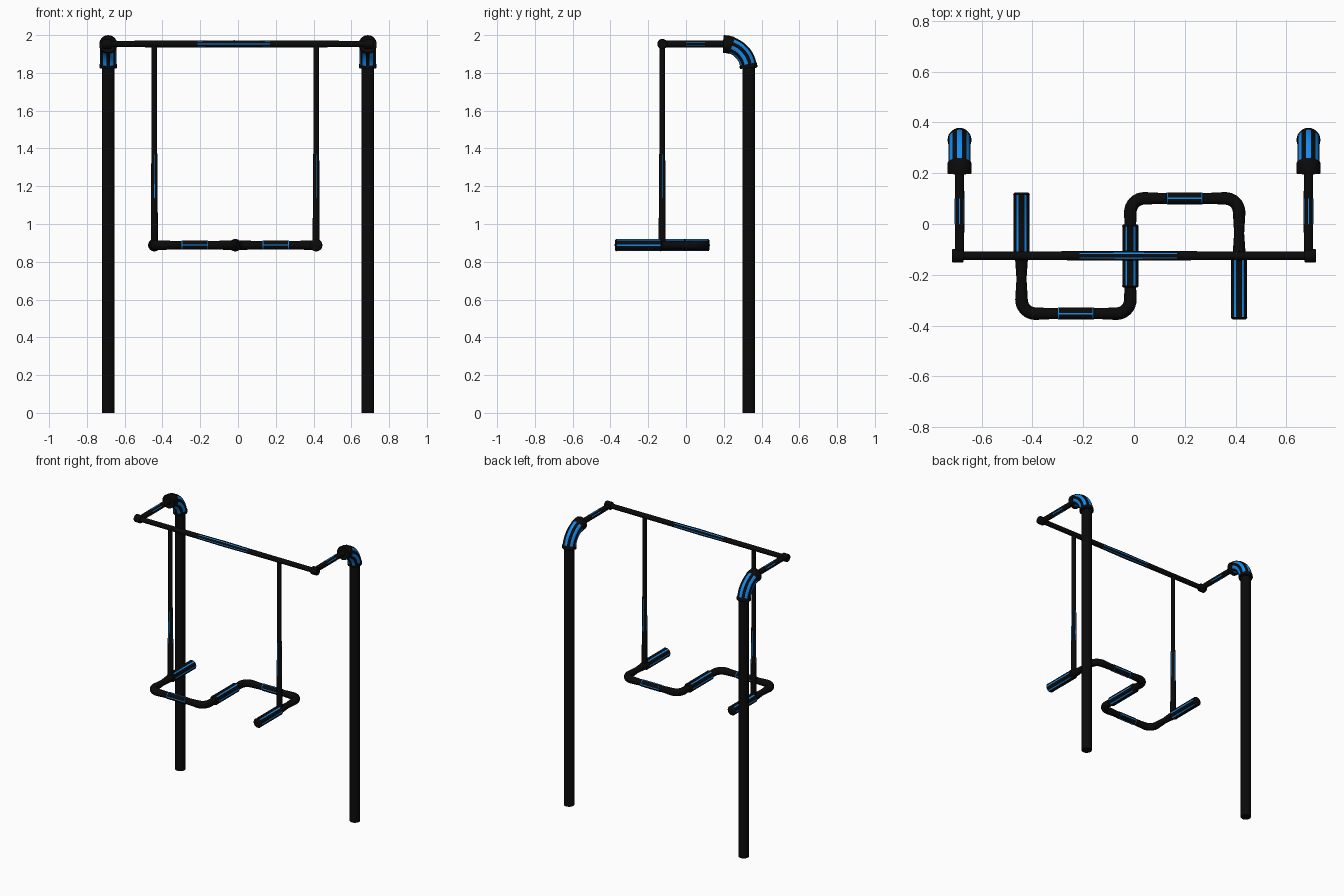
import bpy, bmesh
from math import pi, sin, cos, radians
from mathutils import Vector, Matrix

if "Cube" in bpy.data.objects:
    bpy.data.objects.remove(bpy.data.objects["Cube"])


def material(name, color):
    m = bpy.data.materials.new(name)
    m.diffuse_color = color
    m.use_nodes = True
    m.node_tree.nodes["Principled BSDF"].inputs["Base Color"].default_value = m.diffuse_color
    return m


BLACK = material("black_rubber", (0.003, 0.003, 0.003, 1))
BLUE = material("blue_accent", (0.006, 0.26, 0.87, 1))
X, Y, Z = Vector((1, 0, 0)), Vector((0, 1, 0)), Vector((0, 0, 1))


def tube(name, rings, ref, sides=24, every=4, width=1, start=90, blue_caps=False):
    """Sweep round rings (centre, radius, mode). mode of the segment after
    the ring: 0 black, 1 lengthwise stripes, 2 blue. ref = fixed side axis."""
    bm = bmesh.new()
    a0 = radians(start) - width * pi / sides
    loops = []
    for i, (c, r, _) in enumerate(rings):
        t = rings[min(i + 1, len(rings) - 1)][0] - rings[max(i - 1, 0)][0]
        n = t.normalized().cross(ref)
        loops.append([bm.verts.new(c + r * (ref * cos(a) + n * sin(a)))
                      for a in (a0 + k * 2 * pi / sides for k in range(sides))])
    for (_, _, mode), la, lb in zip(rings, loops, loops[1:]):
        for k in range(sides):
            j = (k + 1) % sides
            f = bm.faces.new((la[k], la[j], lb[j], lb[k]))
            f.material_index = int(mode == 2 or (mode == 1 and k % every < width))
    for cap in (loops[0], loops[-1]):
        bm.faces.new(cap).material_index = int(blue_caps)
    bmesh.ops.recalc_face_normals(bm, faces=bm.faces)
    me = bpy.data.meshes.new(name)
    bm.to_mesh(me)
    bm.free()
    me.materials.append(BLACK)
    me.materials.append(BLUE)
    ob = bpy.data.objects.new(name, me)
    bpy.context.collection.objects.link(ob)
    bpy.ops.object.select_all(action='DESELECT')
    ob.select_set(True)
    bpy.context.view_layer.objects.active = ob
    bpy.ops.object.shade_smooth_by_angle(angle=radians(35))
    return ob


def straight(name, origin, axis, profile, ref, **kw):
    return tube(name, [(origin + axis * d, r, m) for d, r, m in profile], ref, **kw)


PX, PY, BAR_Y, TOP, R = 0.687, 0.332, -0.125, 1.953, 0.135
for s, side in ((-1, "left"), (1, "right")):
    # upright post
    straight(side + "_post", Vector((s * PX, PY, 0)), Z,
             [(0, 0.034, 0), (1.84, 0.034, 0)], X)
    # striped elbow with a collar at each end
    arc = [(3, .044, 0), (3.5, .047, 0), (11, .047, 0), (12, .044, 1)]
    arc += [(a, .044, 1) for a in range(18, 67, 6)]
    arc += [(70, .044, 0), (71, .047, 0), (80, .047, 0), (89, .047, 0), (90, .044, 0)]
    tube(side + "_elbow",
         [(Vector((s * PX, PY - R + R * cos(radians(a)), TOP - R + R * sin(radians(a)))), r, m)
          for a, r, m in arc], X, sides=28, width=2)
    # forward arm
    straight(side + "_arm", Vector((s * PX, BAR_Y, TOP)), Y,
             [(0, .018, 0), (.125, .019, 1), (.225, .019, 0), (.34, .018, 0)], X)
    # crossbar end cap with a blue inset disc
    straight(side + "_bar_cap", Vector((s * (PX + .007), BAR_Y, TOP)), X,
             [(-.018, .02, 2), (-.023, .021, 0), (-.023, .024, 0), (-.018, .027, 0),
              (.018, .027, 0), (.023, .024, 0), (.023, .021, 2), (.018, .02, 2)],
             Z, blue_caps=True)

# crossbar, slightly thicker in its striped middle
straight("crossbar", Vector((0, BAR_Y, TOP)), X,
         [(-PX, .017, 0), (-.215, .018, 1), (-.02, .02, 1), (.17, .018, 0), (PX, .017, 0)], Z)

# swinging handle: centre of its half-turn symmetry
C = Vector((-.0145, -.126, .888))
HX, HY, BEND = .4285, .227, .055


def corner(cx, cy, a_from, a_to):
    return [(Vector((cx + BEND * cos(a), cy + BEND * sin(a), 0)), .025, 0)
            for a in (radians(a_from + (a_to - a_from) * i / 8) for i in range(9))]


GRIP = [(0, .025, 0), (.002, .029, 0), (.007, .033, 0), (.009, .032, 1),
        (.241, .032, 0), (.243, .033, 0), (.248, .029, 0), (.25, .025, 0)]
for s, side in ((1, "left"), (-1, "right")):
    # bent pipe with a banded sleeve in the middle
    path = [(Vector((-HX, .01, 0)), .027, 0), (Vector((-HX, -.09, 0)), .02, 0)]
    path += corner(-HX + BEND, -HY + BEND, 180, 270)
    path += [(Vector((-HX / 2 + d, -HY, 0)), r, m) for d, r, m in
             ((-.10, .022, 0), (-.071, .022, 0), (-.070, .024, 2), (-.066, .024, 1),
              (.066, .024, 2), (.070, .024, 0), (.071, .022, 0), (.10, .022, 0))]
    path += corner(-BEND, -HY + BEND, 270, 360)
    path += [(Vector((0, -.12, 0)), .023, 0), (Vector((0, 0, 0)), .023, 0)]
    spin = Matrix.Rotation(0 if s == 1 else pi, 3, 'Z')
    tube(side + "_bent_pipe", [(C + spin @ p, r, m) for p, r, m in path], Z,
         every=6, start=0)
    # outer grip
    straight(side + "_grip", C - X * s * HX, Y * s, GRIP, Z, start=30)
    # hanger rod, flaring to a striped lower half
    straight(side + "_hanger", C - X * s * HX, Z,
             [(0, .019, 0), (.25, .018, 1), (.48, .016, 0), (.50, .0145, 0),
              (TOP - C.z, .0145, 0)], X, every=6)

# middle grip
straight("middle_grip", C - Y * .125, Y, GRIP, Z, start=30)
